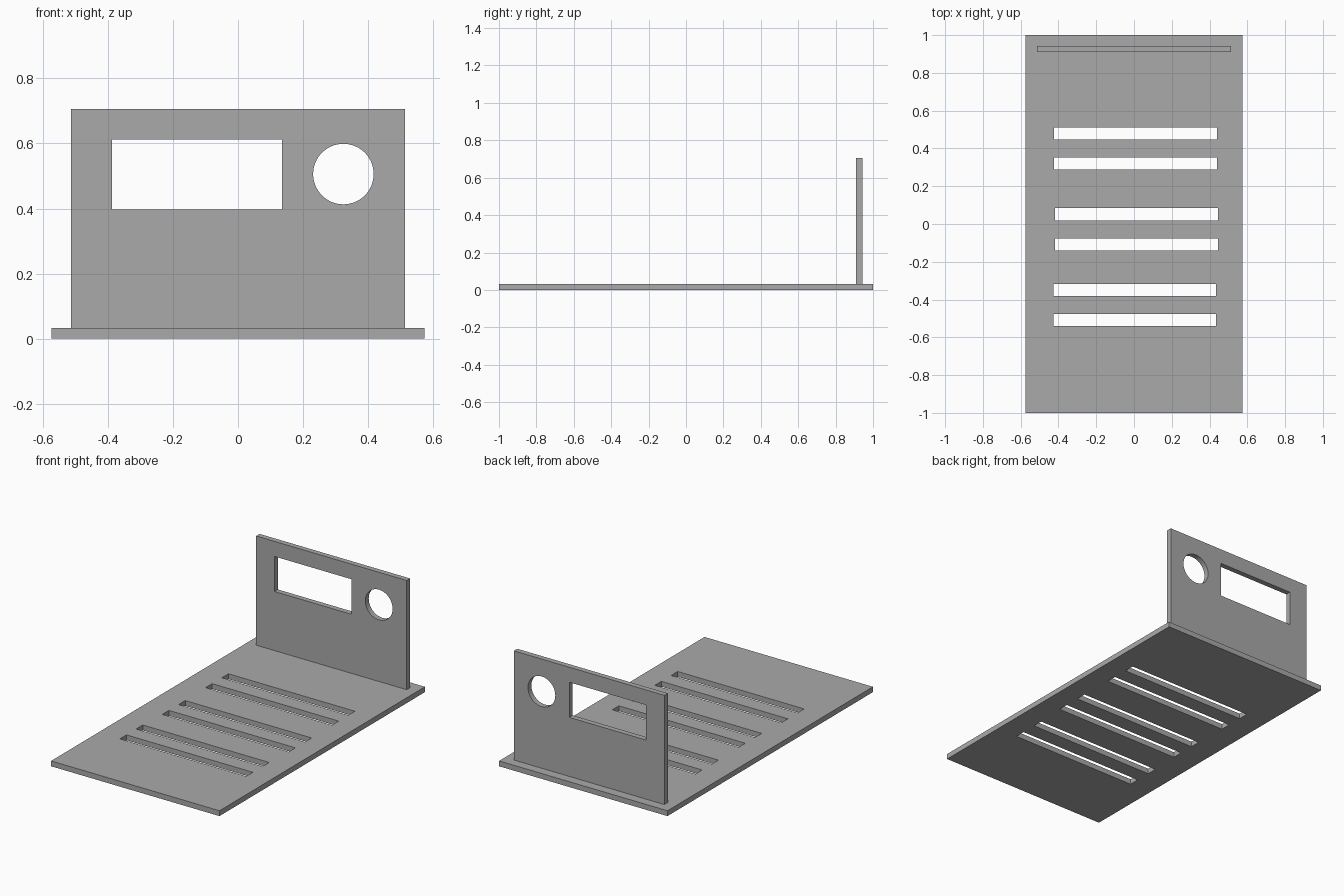
import bpy
from mathutils import Vector
from math import pi

cube = bpy.data.objects.get("Cube")
if cube:
    bpy.data.objects.remove(cube, do_unlink=True)

# Single plain grey
grey = bpy.data.materials.new("plain grey")
grey.use_nodes = True
colour = (0.4, 0.4, 0.4, 1)
grey.diffuse_color = colour
grey.node_tree.nodes["Principled BSDF"].inputs["Base Color"].default_value = colour


def box(name, low, high):
    low, high = Vector(low), Vector(high)
    bpy.ops.mesh.primitive_cube_add(size=1, location=(low + high) / 2)
    ob = bpy.context.object
    ob.name = name
    ob.scale = high - low
    bpy.ops.object.transform_apply(location=False, rotation=False, scale=True)
    ob.data.materials.append(grey)
    return ob


def cut(target, cutters):
    """Cut each helper out of the target, then remove the helper."""
    for cutter in cutters:
        cutter.hide_render = True
        mod = target.modifiers.new("opening", "BOOLEAN")
        mod.operation = "DIFFERENCE"
        mod.solver = "EXACT"
        mod.object = cutter
        bpy.context.view_layer.objects.active = target
        bpy.ops.object.modifier_apply(modifier=mod.name)
        bpy.data.objects.remove(cutter, do_unlink=True)


THICK = 0.033

# Base plate with three pairs of slots
base = box("base_plate", (-0.574, -1, 0), (0.574, 1, THICK))
slots = []
for x, y in ((0.008, 0.4), (0.013, -0.028), (0.004, -0.429)):
    for side in (-1, 1):
        mid = y + side * 0.0795
        slots.append(box("slot_cutter", (x - 0.431, mid - 0.032, -0.1),
                         (x + 0.431, mid + 0.032, 0.1)))
cut(base, slots)

# Upright panel with a window and a round hole
panel = box("upright_panel", (-0.513, 0.91, THICK), (0.513, 0.91 + THICK, 0.706))
window = box("window_cutter", (-0.388, 0.8, 0.397), (0.135, 1.1, 0.613))
bpy.ops.mesh.primitive_cylinder_add(vertices=64, radius=0.093, depth=0.3,
                                    location=(0.324, 0.93, 0.506), rotation=(pi / 2, 0, 0))
hole = bpy.context.object
hole.data.materials.append(grey)
cut(panel, [window, hole])

# Smooth the round hole, keep the edges sharp
bpy.ops.object.select_all(action="DESELECT")
panel.select_set(True)
bpy.context.view_layer.objects.active = panel
bpy.ops.object.shade_smooth_by_angle(angle=pi / 6)
